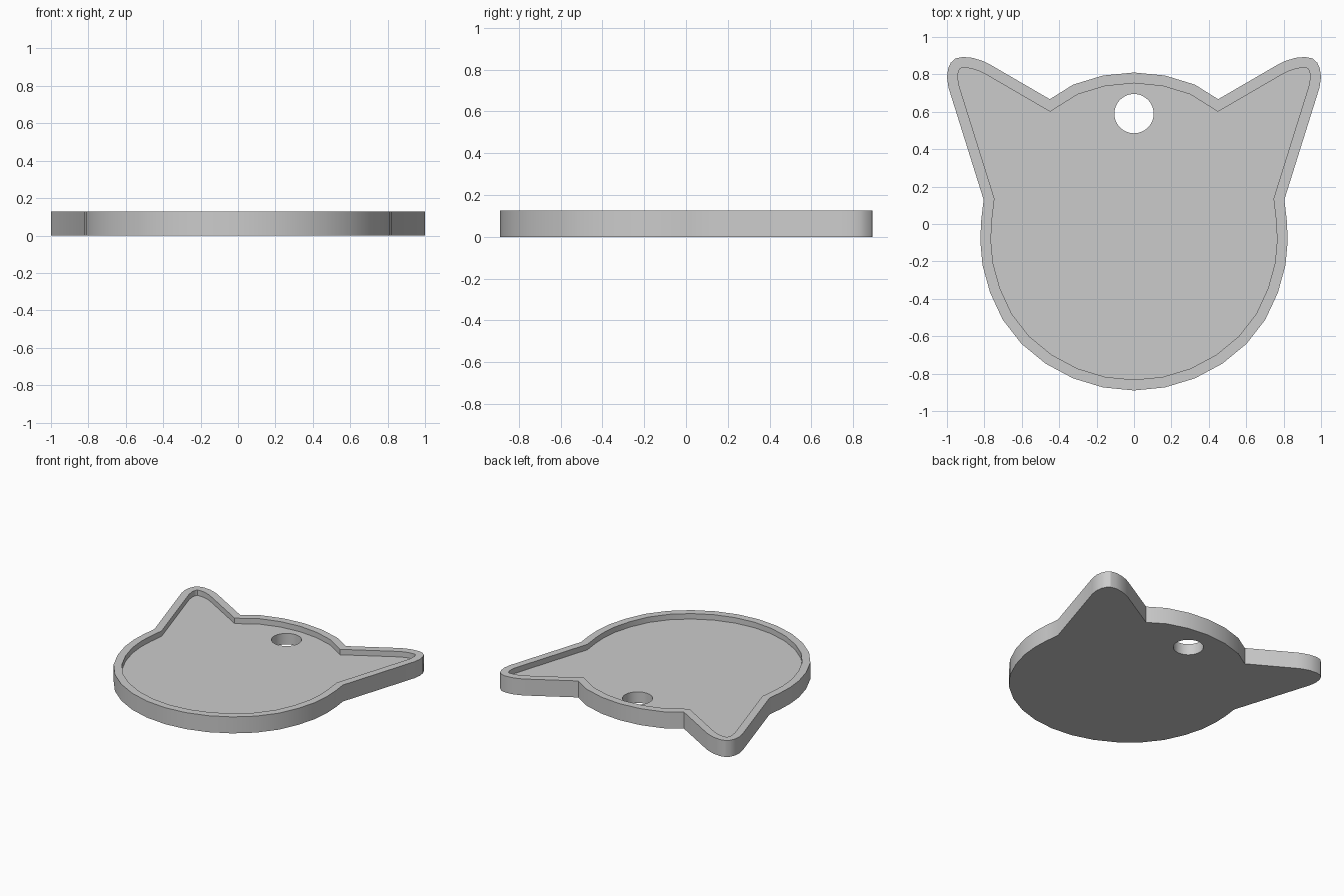
import bpy, bmesh
from math import sin, cos, pi, radians
from mathutils import Vector

HEIGHT, FLOOR, RIM = 0.127, 0.085, 0.057

cube = bpy.data.objects.get("Cube")
if cube:
    bpy.data.objects.remove(cube)


def arc(degrees):
    """Point on the round head, measured from the top towards +x."""
    a = radians(degrees)
    return (0.85 * sin(a), 0.85 * cos(a) - 0.04)


# Right half of the outline, from top centre to bottom centre
half = [arc(0), arc(11.25), arc(22.5), (0.45, 0.667)]
half += [(0.77, 0.853), (0.805, 0.87), (0.86, 0.888), (0.915, 0.893),
         (0.955, 0.885), (0.98, 0.862), (0.994, 0.83), (1.0, 0.785), (0.992, 0.73)]
half += [(0.804, 0.13), (0.817, 0.02), (0.822, -0.09), (0.81, -0.22), (0.77, -0.365), (0.703, -0.51)]
half += [arc(180 - 11.25 * i) for i in range(4, -1, -1)]
outer = [Vector(p) for p in half]
outer += [Vector((-p[0], p[1])) for p in half[-2:0:-1]]


def inset(points, width):
    """Mitred inward offset of a clockwise outline."""
    result = []
    for i, p in enumerate(points):
        a = (p - points[i - 1]).normalized()
        b = (points[(i + 1) % len(points)] - p).normalized()
        na, nb = Vector((a.y, -a.x)), Vector((b.y, -b.x))
        m = (na + nb).normalized()
        result.append(p + m * width / m.dot(na))
    return result


inner = inset(outer, RIM)
hole = [Vector((0.105 * sin(2 * pi * i / 48), 0.59 + 0.105 * cos(2 * pi * i / 48)))
        for i in range(48)]

bm = bmesh.new()


def loop(points, z):
    verts = [bm.verts.new((p.x, p.y, z)) for p in points]
    edges = [bm.edges.new((verts[i - 1], verts[i])) for i in range(len(verts))]
    return verts, edges


def bridge(a, b):
    for i in range(len(a)):
        bm.faces.new((a[i - 1], a[i], b[i], b[i - 1]))


base, base_edges = loop(outer, 0)
top, _ = loop(outer, HEIGHT)
lip, _ = loop(inner, HEIGHT)
floor, floor_edges = loop(inner, FLOOR)
hole_top, hole_top_edges = loop(hole, FLOOR)
hole_base, hole_base_edges = loop(hole, 0)

# Outer wall, rim, recess wall and hanging hole
bridge(base, top)
bridge(top, lip)
bridge(lip, floor)
bridge(hole_top, hole_base)
# Recessed floor and underside, both pierced by the hole
bmesh.ops.triangle_fill(bm, use_beauty=True, edges=floor_edges + hole_top_edges)
bmesh.ops.triangle_fill(bm, use_beauty=True, edges=base_edges + hole_base_edges)
bmesh.ops.recalc_face_normals(bm, faces=bm.faces)

mesh = bpy.data.meshes.new("eared_tag")
bm.to_mesh(mesh)
bm.free()
tag = bpy.data.objects.new("eared_tag", mesh)
bpy.context.collection.objects.link(tag)

# Plain grey material
grey = bpy.data.materials.new("plain grey")
grey.use_nodes = True
colour = (0.6, 0.6, 0.6, 1)
grey.diffuse_color = colour
grey.node_tree.nodes["Principled BSDF"].inputs["Base Color"].default_value = colour
mesh.materials.append(grey)

bpy.ops.object.select_all(action='DESELECT')
tag.select_set(True)
bpy.context.view_layer.objects.active = tag
bpy.ops.object.shade_smooth_by_angle(angle=radians(30))
